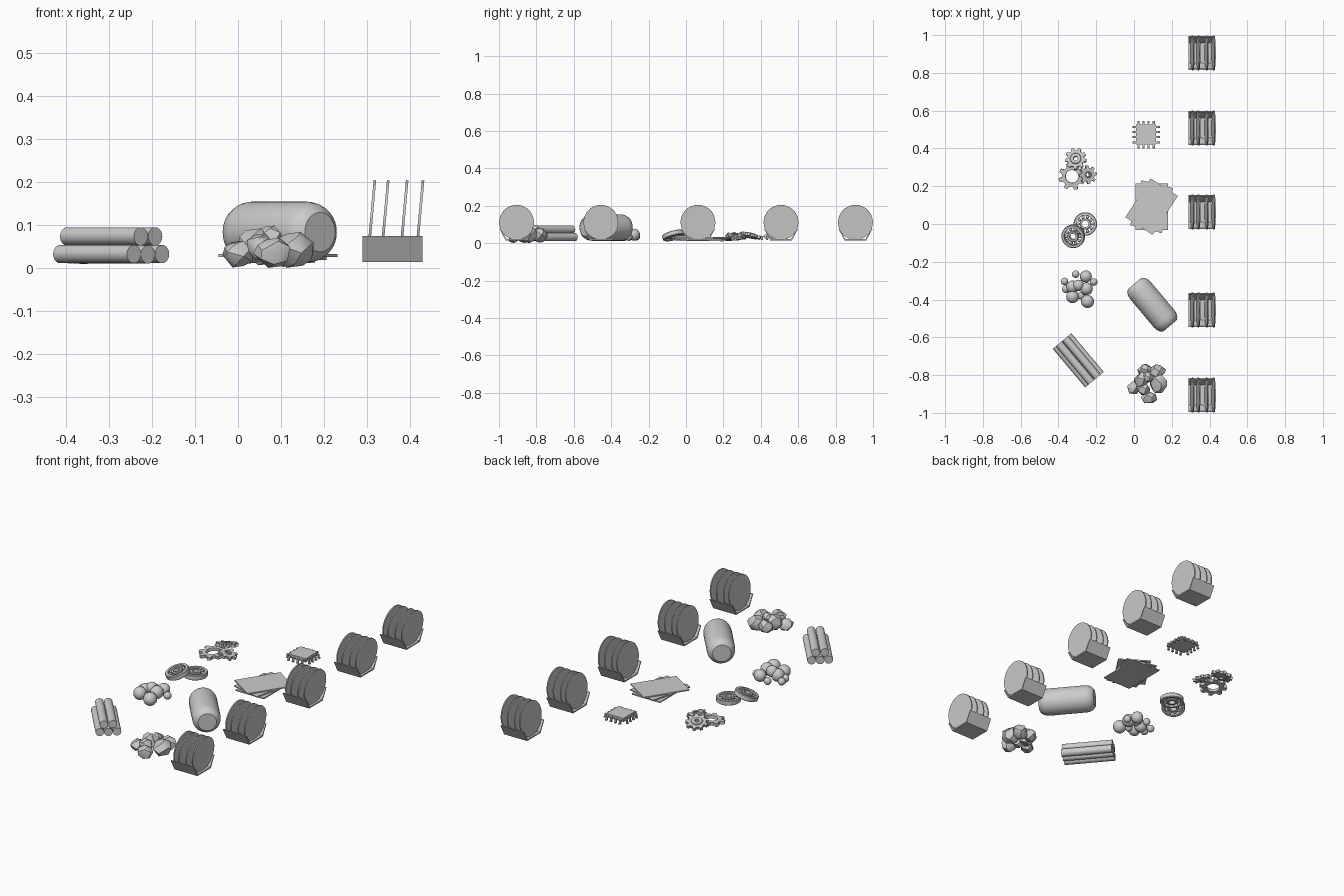
import bpy, bmesh, math, random
from mathutils import Vector, Matrix, Euler

if "Cube" in bpy.data.objects:
    bpy.data.objects.remove(bpy.data.objects["Cube"])

random.seed(4)
pi = math.pi


def finish(bm, name, loc=(0, 0, 0), rot=(0, 0, 0), smooth=True):
    bmesh.ops.recalc_face_normals(bm, faces=bm.faces)
    me = bpy.data.meshes.new(name)
    bm.to_mesh(me)
    bm.free()
    ob = bpy.data.objects.new(name, me)
    bpy.context.collection.objects.link(ob)
    ob.location, ob.rotation_euler = loc, rot
    if smooth:
        bpy.ops.object.select_all(action='DESELECT')
        ob.select_set(True)
        bpy.context.view_layer.objects.active = ob
        bpy.ops.object.shade_smooth_by_angle(angle=math.radians(35))
    return ob


def add_box(bm, size, loc, rot=(0, 0, 0)):
    m = Matrix.Translation(loc) @ Euler(rot).to_matrix().to_4x4() @ Matrix.Diagonal((*size, 1))
    bmesh.ops.create_cube(bm, size=1, matrix=m)


def add_cyl(bm, r, length, matrix, n=24):
    bmesh.ops.create_cone(bm, cap_ends=True, segments=n, radius1=r, radius2=r,
                          depth=length, matrix=matrix)


def add_ball(bm, r, loc, u=16, v=10):
    bmesh.ops.create_uvsphere(bm, u_segments=u, v_segments=v, radius=r,
                              matrix=Matrix.Translation(loc))


def lathe(bm, profile, n=32, closed=False):
    """Spin (radius, z) points about z; an open profile gets end caps."""
    rings = [[bm.verts.new((r * math.cos(2 * pi * i / n), r * math.sin(2 * pi * i / n), z))
              for i in range(n)] for r, z in profile]
    for k in range(len(rings) if closed else len(rings) - 1):
        a, b = rings[k], rings[(k + 1) % len(rings)]
        for i in range(n):
            j = (i + 1) % n
            bm.faces.new((a[i], a[j], b[j], b[i]))
    if not closed:
        bm.faces.new(rings[0])
        bm.faces.new(rings[-1])


def ring(bm, r0, r1, h, n=32):
    c = h * 0.12
    lathe(bm, [(r0, -h / 2), (r1 - c, -h / 2), (r1, -h / 2 + c), (r1, h / 2 - c),
               (r1 - c, h / 2), (r0, h / 2)], n, True)


# Disc racks: angular trough holding four leaning thin discs
for k, y in enumerate((0.906, 0.508, 0.064, -0.455, -0.906)):
    bm = bmesh.new()
    prof = [(-0.09, 0.075), (-0.058, 0.015), (0.058, 0.015), (0.09, 0.075),
            (0.084, 0.075), (0.053, 0.022), (-0.053, 0.022), (-0.084, 0.075)]
    ends = [[bm.verts.new((x, py, z)) for py, z in prof] for x in (-0.07, 0.07)]
    for i in range(8):
        j = (i + 1) % 8
        bm.faces.new((ends[0][i], ends[0][j], ends[1][j], ends[1][i]))
    for e in ends:
        for q in ((0, 1, 6, 7), (1, 2, 5, 6), (2, 3, 4, 5)):
            bm.faces.new([e[i] for i in q])
    finish(bm, f"rack_tray_{k + 1}", (0.359, y, 0), smooth=False)
    bm = bmesh.new()
    for x in (-0.049, -0.018, 0.026, 0.063):
        add_cyl(bm, 0.093, 0.006, Matrix.Translation((x, 0, 0.112))
                @ Matrix.Rotation(pi / 2 + 0.09, 4, 'Y'), 40)
    finish(bm, f"rack_discs_{k + 1}", (0.359, y, 0))

# Stack of rods
bm = bmesh.new()
for off, z in ((-0.043, 0.033), (0, 0.032), (0.043, 0.033), (-0.022, 0.074), (0.022, 0.074)):
    add_cyl(bm, 0.0212, 0.267, Matrix.Translation((0, off, z)) @ Matrix.Rotation(pi / 2, 4, 'Y'))
finish(bm, "rods", (-0.295, -0.722, 0), (0, 0, math.radians(-50)))

# Pile of balls
bm = bmesh.new()
for x, y, z, r in ((-0.309, -0.266, 0.035, 0.02), (-0.255, -0.278, 0.046, 0.032),
                   (-0.325, -0.333, 0.046, 0.034), (-0.368, -0.304, 0.033, 0.02),
                   (-0.213, -0.307, 0.034, 0.02), (-0.36, -0.345, 0.033, 0.021),
                   (-0.252, -0.343, 0.056, 0.034), (-0.325, -0.385, 0.047, 0.034),
                   (-0.246, -0.41, 0.046, 0.035), (-0.282, -0.38, 0.04, 0.02),
                   (-0.295, -0.325, 0.062, 0.03)):
    add_ball(bm, r, (x, y, z))
finish(bm, "balls")

# Ball bearings, the second leaning on the first
for k, (loc, rot) in enumerate((((-0.258, 0.0, 0.028), (0, 0, 0)),
                                ((-0.322, -0.065, 0.042), (0.24, -0.24, 0)))):
    bm = bmesh.new()
    ring(bm, 0.046, 0.062, 0.026)
    ring(bm, 0.017, 0.030, 0.026)
    for i in range(10):
        a = 2 * pi * i / 10
        add_ball(bm, 0.0088, (0.038 * math.cos(a), 0.038 * math.sin(a), 0), 12, 8)
    finish(bm, f"bearing_{k + 1}", loc, rot)


# Gears
def gear(name, teeth, r_in, r_root, r_tip, h, loc, rot, hub=None):
    bm = bmesh.new()
    loops = [[], [], [], []]
    for i in range(teeth):
        for f, r in ((-0.32, r_root), (-0.17, r_tip), (0.17, r_tip), (0.32, r_root)):
            a = 2 * pi * (i + f) / teeth
            for lp, rr, z in zip(loops, (r_in, r, r, r_in), (-h / 2, -h / 2, h / 2, h / 2)):
                lp.append(bm.verts.new((rr * math.cos(a), rr * math.sin(a), z)))
    n = teeth * 4
    for k in range(4):
        a, b = loops[k], loops[(k + 1) % 4]
        for i in range(n):
            j = (i + 1) % n
            bm.faces.new((a[i], a[j], b[j], b[i]))
    if hub:
        ring(bm, r_in, hub, h * 1.6, 24)
    finish(bm, name, loc, rot)


gear("large_gear", 8, 0.034, 0.054, 0.072, 0.017, (-0.328, 0.252, 0.026), (0.06, -0.08, 0.3))
gear("small_gear", 8, 0.010, 0.036, 0.049, 0.016, (-0.245, 0.261, 0.038), (0, 0.3, 0.1), 0.018)
gear("hub_gear", 9, 0.012, 0.045, 0.058, 0.016, (-0.308, 0.345, 0.041), (-0.26, 0, 0.5), 0.030)

# Circuit chip with bent pins on four sides
bm = bmesh.new()
add_box(bm, (0.105, 0.105, 0.020), (0, 0, 0.036))
finish(bm, "chip_body", (0.064, 0.473, 0), smooth=False)
bm = bmesh.new()
for s in range(4):
    turn = Matrix.Rotation(s * pi / 2, 4, 'Z')
    for i in range(4):
        o = (i - 1.5) * 0.027
        for size, x, z in (((0.020, 0.011, 0.005), 0.058, 0.036),
                           ((0.006, 0.011, 0.020), 0.065, 0.0285),
                           ((0.010, 0.011, 0.005), 0.068, 0.0195)):
            add_box(bm, size, turn @ Vector((x, o, z)), (0, 0, s * pi / 2))
finish(bm, "chip_pins", (0.064, 0.473, 0), smooth=False)

# Fanned sheets
for k, (deg, z) in enumerate(((0, 0.016), (-14, 0.023), (-33, 0.030))):
    bm = bmesh.new()
    add_box(bm, (0.172, 0.245, 0.0065), (0, 0, 0))
    finish(bm, f"sheet_{k + 1}", (0.093, 0.092, z), (0, 0, math.radians(deg)), False)

# Lying tank with rounded ends
bm = bmesh.new()
half = [(0.046, 0.146), (0.060, 0.135), (0.068, 0.118), (0.071, 0.100)]
lathe(bm, [(r, -z) for r, z in half] + half[::-1], 32)
finish(bm, "tank", (0.097, -0.427, 0.084), (0, pi / 2, math.radians(-50)))

# Rock pile: hulls of jittered points
for k, (x, y, z, sx, sy, sz) in enumerate((
        (0.000, -0.865, 0.033, 0.040, 0.038, 0.032), (0.040, -0.825, 0.052, 0.044, 0.045, 0.042),
        (0.128, -0.842, 0.043, 0.052, 0.054, 0.043), (0.120, -0.780, 0.042, 0.048, 0.040, 0.040),
        (0.083, -0.920, 0.036, 0.045, 0.034, 0.036), (0.060, -0.775, 0.042, 0.042, 0.036, 0.036),
        (0.074, -0.810, 0.072, 0.032, 0.030, 0.028), (0.052, -0.875, 0.050, 0.036, 0.036, 0.032))):
    bm = bmesh.new()
    for i in range(18):
        t = 1 - 2 * (i + 0.5) / 18
        a = i * 2.4 + random.uniform(-0.3, 0.3)
        c = math.sqrt(1 - t * t) * random.uniform(0.9, 1.08)
        bm.verts.new((sx * c * math.cos(a), sy * c * math.sin(a), sz * t * 1.03))
    bmesh.ops.convex_hull(bm, input=bm.verts)
    finish(bm, f"rock_{k + 1}", (x, y, z))
